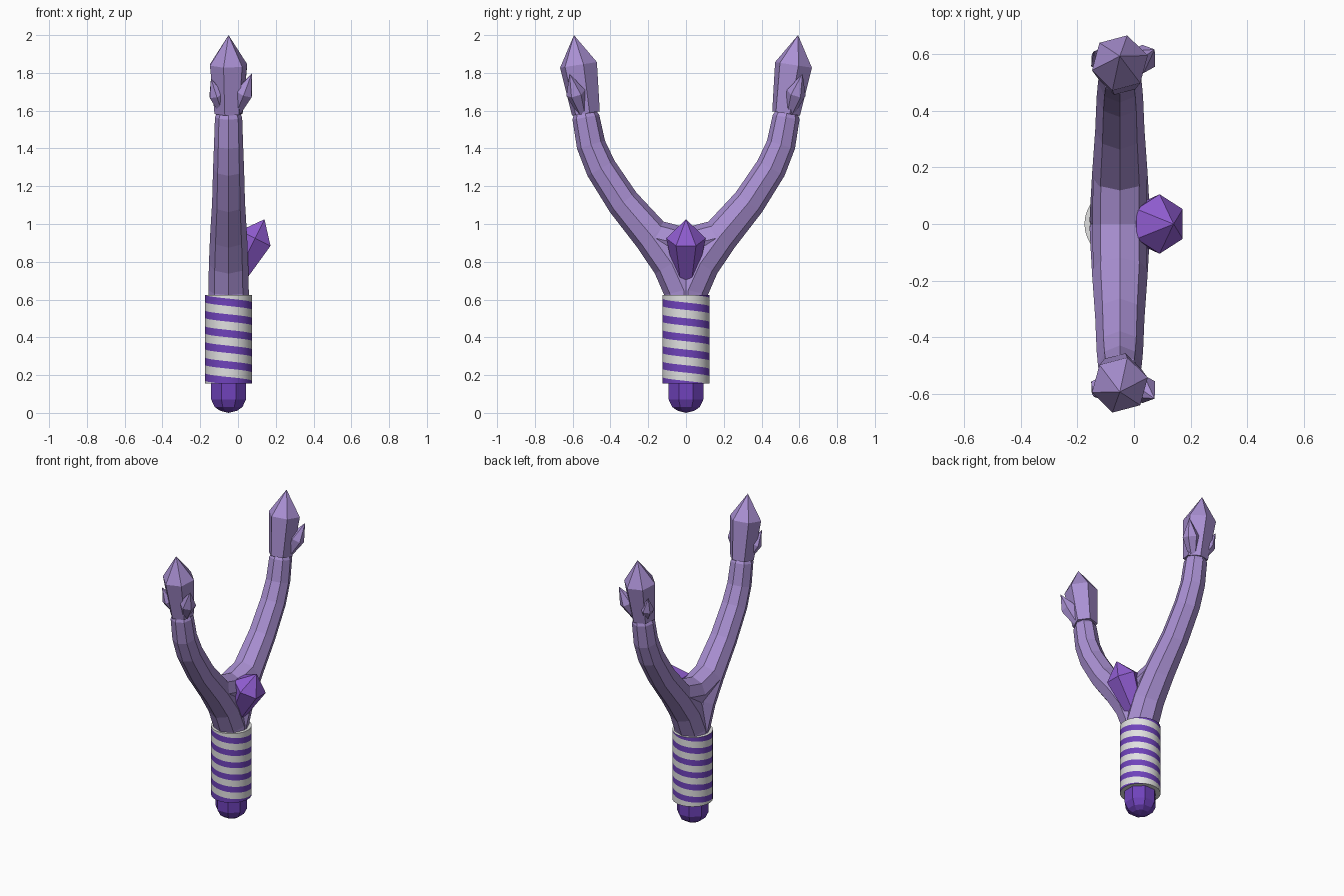
import bpy, bmesh, math
from mathutils import Vector

if "Cube" in bpy.data.objects:
    bpy.data.objects.remove(bpy.data.objects["Cube"])

CX = -0.05  # axis of handle and fork


def material(name, rgb):
    m = bpy.data.materials.new(name)
    m.diffuse_color = (*rgb, 1)
    m.use_nodes = True
    m.node_tree.nodes["Principled BSDF"].inputs["Base Color"].default_value = m.diffuse_color
    return m


LILAC = material("lilac", (0.40, 0.28, 0.65))
VIOLET = material("violet", (0.28, 0.11, 0.64))
DEEP = material("deep_violet", (0.16, 0.055, 0.50))
WHITE = material("off_white", (0.75, 0.75, 0.75))


def finish(name, bm, *mats):
    bmesh.ops.recalc_face_normals(bm, faces=bm.faces)
    me = bpy.data.meshes.new(name)
    bm.to_mesh(me)
    bm.free()
    for m in mats:
        me.materials.append(m)
    ob = bpy.data.objects.new(name, me)
    bpy.context.collection.objects.link(ob)
    return ob


def skin(bm, rings):
    """Join rings of points with quads and cap both ends."""
    loops = [[bm.verts.new(p) for p in r] for r in rings]
    n = len(loops[0])
    for a, b in zip(loops, loops[1:]):
        for i in range(n):
            j = (i + 1) % n
            bm.faces.new((a[i], a[j], b[j], b[i]))
    bm.faces.new(loops[0])
    bm.faces.new(loops[-1])
    bmesh.ops.remove_doubles(bm, verts=bm.verts, dist=0.0008)


def crystal(name, base, tip, profile, mat, sides=6, turn=0):
    """Faceted solid along base->tip; profile is (fraction of length, radius)."""
    base, tip = Vector(base), Vector(tip)
    axis = tip - base
    q = Vector((0, 0, 1)).rotation_difference(axis)
    rings = []
    for f, r in profile:
        ring = []
        for i in range(sides):
            a = math.radians(turn) + math.tau * i / sides
            ring.append(base + axis * f + q @ Vector((r * math.cos(a), r * math.sin(a), 0)))
        rings.append(ring)
    bm = bmesh.new()
    skin(bm, rings)
    return finish(name, bm, mat)


def tube(name, path, mat, sides=8):
    """Octagonal tube along a path of (y, z, radius) in the plane x = CX."""
    rings = []
    for k, (y, z, r) in enumerate(path):
        a, b = path[max(k - 1, 0)], path[min(k + 1, len(path) - 1)]
        t = Vector((0, b[0] - a[0], b[1] - a[1])).normalized()
        n = t.cross(Vector((1, 0, 0)))
        ring = []
        for i in range(sides):
            ang = math.tau * i / sides
            ring.append(Vector((CX, y, z)) + r * (math.cos(ang) * Vector((1, 0, 0)) + math.sin(ang) * n))
        rings.append(ring)
    bm = bmesh.new()
    skin(bm, rings)
    return finish(name, bm, mat)


# Pommel
crystal("pommel", (CX, 0, 0), (CX, 0, 0.2),
        [(0, 0.0002), (0.06, 0.05), (0.16, 0.08), (0.36, 0.1), (1, 0.1)], DEEP, 8, 22.5)

# Grip: cylinder cut into helical bands, trimmed flat at both ends
SEG, PITCH, R = 32, 0.083, 0.125
bm = bmesh.new()
upper, lower = [], []
for i in range(10 * SEG + 1):
    a = -math.pi / 2 + math.tau * i / SEG
    x, y = CX + R * math.cos(a), R * math.sin(a)
    z = 0.605 + 2 * PITCH - PITCH * i / SEG
    upper.append(bm.verts.new((x, y, z)))
    lower.append(bm.verts.new((x, y, z - 0.039)))
for i in range(9 * SEG):
    bm.faces.new((upper[i], upper[i + 1], lower[i + 1], lower[i])).material_index = 1
    bm.faces.new((lower[i], lower[i + 1], upper[i + 1 + SEG], upper[i + SEG]))
for z, s in ((0.155, -1), (0.625, 1)):
    bmesh.ops.bisect_plane(bm, geom=bm.verts[:] + bm.edges[:] + bm.faces[:],
                           plane_co=(0, 0, z), plane_no=(0, 0, s), clear_outer=True)
bmesh.ops.delete(bm, geom=[v for v in bm.verts if not v.link_faces], context='VERTS')
for f in bm.faces:
    f.smooth = True
caps = bmesh.ops.holes_fill(bm, edges=[e for e in bm.edges if e.is_boundary], sides=0)
for f in caps["faces"]:
    f.smooth = False
    f.material_index = 0
finish("grip", bm, WHITE, DEEP)

# Fork arms, with a crystal and two small shards on each end
ARM = [(0, 0.5, 0.108), (0.012, 0.65, 0.107), (0.075, 0.79, 0.104), (0.18, 0.935, 0.098),
       (0.333, 1.115, 0.087), (0.45, 1.295, 0.082), (0.503, 1.42, 0.077),
       (0.53, 1.565, 0.072), (0.533, 1.59, 0.06)]
SHARD = [(0, 0.5), (0.5, 1), (1, 0.002)]
for side, s in (("left", -1), ("right", 1)):
    tube(f"fork_arm_{side}", [(s * y, z, r) for y, z, r in ARM], LILAC)
    crystal(f"tip_crystal_{side}", (CX, s * 0.53, 1.585), (CX, s * 0.593, 2.0),
            [(0, 0.077), (0.62, 0.102), (1, 0.0002)], LILAC, 6, 15)
    crystal(f"shard_front_{side}", (-0.01, s * 0.55, 1.59), (0.073, s * 0.617, 1.797),
            [(f, r * 0.052) for f, r in SHARD], LILAC, 6, 30)
    crystal(f"shard_back_{side}", (-0.085, s * 0.55, 1.6), (-0.143, s * 0.61, 1.77),
            [(f, r * 0.044) for f, r in SHARD], LILAC, 6, 30)

# Web that fills the crotch of the fork
tube("fork_web", [(-0.16, 0.925, 0.095), (0, 0.885, 0.097), (0.16, 0.925, 0.095)], LILAC)

# Large gem on the +x side
crystal("gem", (-0.01, 0, 0.72), (0.14, 0, 1.025),
        [(0, 0.06), (0.67, 0.105), (1, 0.0002)], VIOLET, 6, 30)
